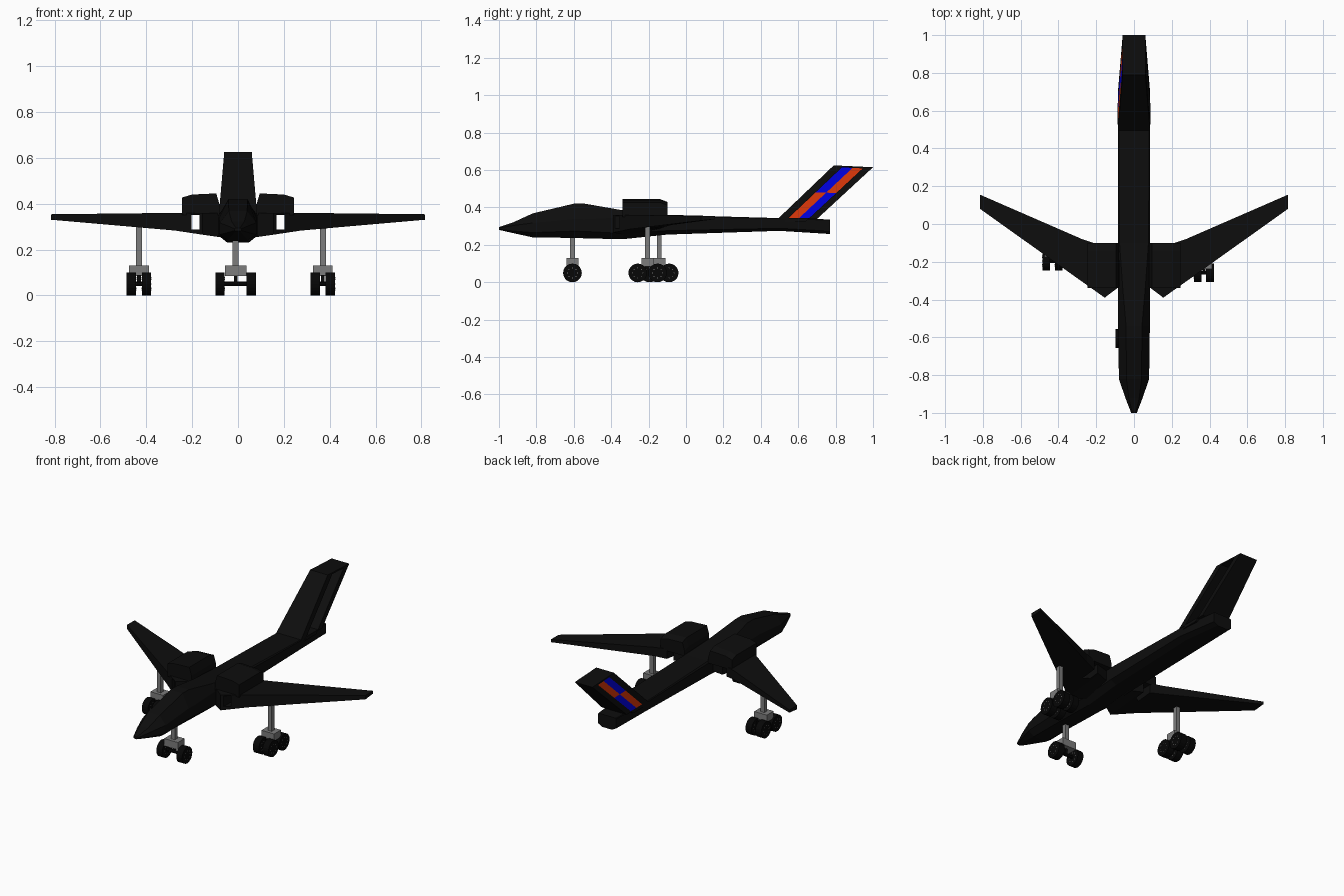
import bpy, bmesh, math
from mathutils import Matrix, Vector

cube = bpy.data.objects.get("Cube")
if cube:
    bpy.data.objects.remove(cube)


def material(name, rgb):
    m = bpy.data.materials.new(name)
    m.use_nodes = True
    m.diffuse_color = (*rgb, 1)
    m.node_tree.nodes["Principled BSDF"].inputs["Base Color"].default_value = (*rgb, 1)
    return m


BLACK = material("body_black", (0.004, 0.004, 0.004))
RUBBER = material("tyre_black", (0.002, 0.002, 0.002))
GREY = material("strut_grey", (0.2, 0.2, 0.2))
BLUE = material("stripe_blue", (0.0, 0.0, 0.8))
ORANGE = material("stripe_orange", (0.75, 0.04, 0.003))


def finish(name, bm, mat):
    bmesh.ops.recalc_face_normals(bm, faces=bm.faces)
    mesh = bpy.data.meshes.new(name)
    bm.to_mesh(mesh)
    bm.free()
    mesh.materials.append(mat)
    ob = bpy.data.objects.new(name, mesh)
    bpy.context.collection.objects.link(ob)
    return ob


def loft(name, sections, mat):
    """Skin a row of equal-length rings and cap both ends."""
    bm = bmesh.new()
    rings = [[bm.verts.new(p) for p in s] for s in sections]
    n = len(rings[0])
    for a, b in zip(rings, rings[1:]):
        for i in range(n):
            j = (i + 1) % n
            bm.faces.new((a[i], a[j], b[j], b[i]))
    bm.faces.new(rings[0])
    bm.faces.new(rings[-1])
    return finish(name, bm, mat)


def box(name, x, y, z, mat):
    """Box from (low, high) pairs."""
    ring = lambda h: [(x[0], y[0], h), (x[1], y[0], h), (x[1], y[1], h), (x[0], y[1], h)]
    return loft(name, [ring(z[0]), ring(z[1])], mat)


# Fuselage: eight-sided rings of (y, half width, bottom, top, top width share, shoulder drop)
def body_ring(y, w, zb, zt, top, drop):
    h = zt - zb
    half = [(w * 0.55, zb), (w, zb + h * 0.2), (w, zt - h * drop), (w * top, zt)]
    return [(x, y, z) for x, z in half] + [(-x, y, z) for x, z in reversed(half)]


stations = [
    (-1.0, 0.015, 0.28, 0.295, 0.6, 0.3), (-0.92, 0.046, 0.262, 0.322, 0.6, 0.3),
    (-0.82, 0.08, 0.24, 0.368, 0.5, 0.4), (-0.6, 0.083, 0.237, 0.42, 0.5, 0.45),
    (-0.54, 0.084, 0.235, 0.42, 0.5, 0.45), (-0.34, 0.085, 0.23, 0.385, 0.7, 0.25),
    (-0.1, 0.085, 0.255, 0.36, 0.9, 0.08), (0.5, 0.085, 0.275, 0.343, 0.95, 0.05),
    (0.77, 0.062, 0.258, 0.336, 0.95, 0.05),
]
loft("fuselage", [body_ring(*s) for s in stations], BLACK)


# Wings: (x, front y, rear y, bottom, top), with a duct cut through the root
def wing_ring(x, y0, y1, zb, zt):
    rear = zb + (zt - zb) * 0.3
    return [(x, y0, zb), (x, y1, rear), (x, y1, zt), (x, y0, zt)]


wing = [(0.05, -0.31, -0.15, 0.25, 0.36), (0.155, -0.39, -0.12, 0.265, 0.36),
        (0.275, -0.305, -0.08, 0.283, 0.36), (0.815, 0.08, 0.155, 0.33, 0.354)]
for label, side in (("left", 1), ("right", -1)):
    ob = loft(label + "_wing", [wing_ring(side * s[0], *s[1:]) for s in wing], BLACK)
    duct = box(label + "_duct_cutter", sorted((side * 0.168, side * 0.203)),
               (-0.6, 0.2), (0.288, 0.354), BLACK)
    duct.hide_render = True
    duct.hide_viewport = True
    duct.display_type = 'WIRE'
    cut = ob.modifiers.new("duct", 'BOOLEAN')
    cut.operation = 'DIFFERENCE'
    cut.object = duct

    # Engine housing on top of the wing root
    def housing(y, top):
        pts = [(0.08, 0.35), (0.245, 0.35), (0.245, top - 0.018), (0.2, top - 0.005),
               (0.095, top), (0.08, top - 0.05)]
        return [(side * x, y, z) for x, z in pts]
    loft(label + "_engine_housing",
         [housing(-0.34, 0.445), housing(-0.14, 0.445), housing(-0.1, 0.43)], BLACK)


# Tail fin: slanted blocks addressed by chord share u, height share v, side share s
def fin_point(u, v, s):
    return ((0.085 - 0.025 * v) * s, 0.49 + 0.21 * u + 0.3 * v, 0.338 + (0.287 - 0.01 * u) * v)


def fin_block(name, u, v, s, mat):
    ring = lambda h: [fin_point(a, h, b) for a, b in
                      ((u[0], s[0]), (u[1], s[0]), (u[1], s[1]), (u[0], s[1]))]
    return loft(name, [ring(v[0]), ring(v[1])], mat)


full = (-1, 1)
U0, U1, U2 = 0.25, 0.52, 0.78
fin_block("fin_front", (0, U0), (0, 1), full, BLACK)
fin_block("fin_rear", (U2, 1), (0, 1), full, BLACK)
fin_block("fin_cap", (U0, U2), (0.97, 1), full, BLACK)
fin_block("fin_foot", (U0, U2), (-0.05, 0.02), full, BLACK)
for row, v, mats in (("lower", (0.02, 0.5), (ORANGE, BLUE)), ("upper", (0.5, 0.97), (BLUE, ORANGE))):
    fin_block(row + "_front_stripe", (U0, U1), v, (-1, -0.1), mats[0])
    fin_block(row + "_rear_stripe", (U1, U2), v, (-1, -0.1), mats[1])


# Landing gear
def cylinder(bm, centre, radius, width, sides):
    turn = Matrix.Translation(centre) @ Matrix.Rotation(math.pi / 2, 4, 'Y')
    bmesh.ops.create_cone(bm, cap_ends=True, segments=sides, radius1=radius,
                          radius2=radius, depth=width, matrix=turn)


def wheel(name, x, y, width):
    bm = bmesh.new()
    cylinder(bm, (x, y, 0.05), 0.05, width, 20)
    finish(name, bm, RUBBER)
    # Ring of small bolts on both faces
    bm = bmesh.new()
    for i in range(8):
        a = math.tau * i / 8
        cylinder(bm, (x, y + 0.027 * math.cos(a), 0.05 + 0.027 * math.sin(a)),
                 0.003, width + 0.002, 6)
    finish(name + "_bolts", bm, GREY)


def gear(name, x, y, top, track, width, axle_ys, block):
    box(name + "_strut", (x - 0.013, x + 0.013), (y - 0.013, y + 0.013), (0.1, top), GREY)
    box(name + "_block", (x - block, x + block), (y - 0.033, y + 0.033), (0.085, 0.13), GREY)
    for i, dy in enumerate(axle_ys):
        bm = bmesh.new()
        cylinder(bm, (x, y + dy, 0.05), 0.01, track * 2, 8)
        finish(f"{name}_axle_{i}", bm, RUBBER)
        for tag, s in (("left", 1), ("right", -1)):
            wheel(f"{name}_{tag}_wheel_{i}", x + s * track, y + dy, width)
    # Links from block down to the axles
    for i, dy in enumerate(axle_ys):
        box(f"{name}_link_{i}", (x - 0.008, x + 0.008),
            sorted((y + dy * 0.4 - 0.008, y + dy + 0.008)), (0.045, 0.09), RUBBER)


gear("nose_gear", -0.01, -0.607, 0.25, 0.068, 0.04, (0,), 0.047)
gear("left_main_gear", 0.37, -0.205, 0.32, 0.033, 0.041, (-0.053, 0.053), 0.043)
gear("right_main_gear", -0.432, -0.143, 0.325, 0.033, 0.041, (-0.053, 0.053), 0.043)
